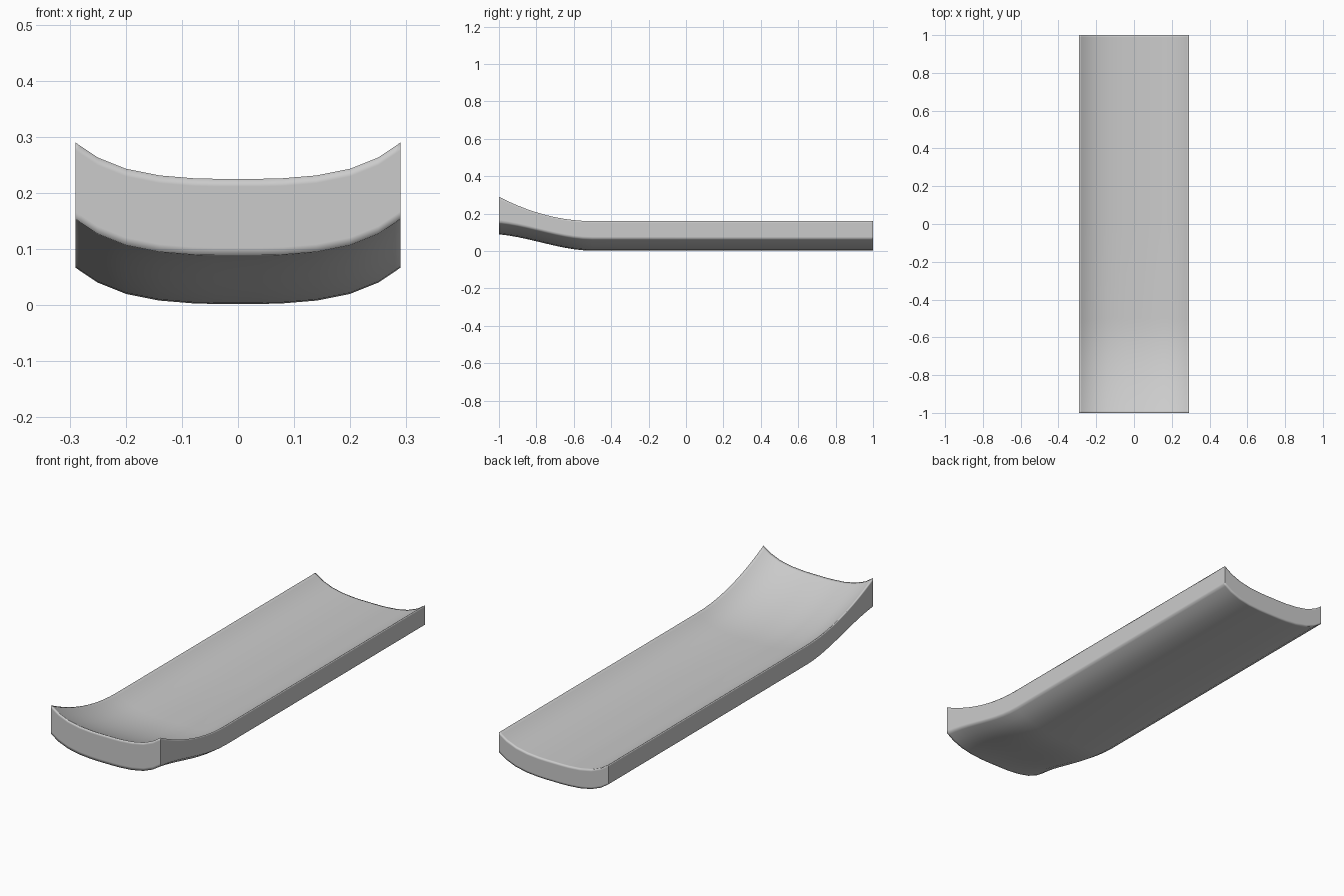
import bpy, bmesh

if "Cube" in bpy.data.objects:
    bpy.data.objects.remove(bpy.data.objects["Cube"])

# Cross-section of the curved slab: half width -> height
half = [(0, .002), (.04, .002), (.08, .003), (.14, .008), (.2, .02),
        (.25, .04), (.28, .06), (.29, .067)]
section = [(-x, z) for x, z in reversed(half[1:])] + half

# Stations along the length: dense in the upturned front, support rows at the ends
stations = [-1, -.99] + [-.95 + .05 * i for i in range(10)] + [0, .5, .99, 1]
layers = [0, .1, .9, 1]


def heights(y):
    """Lift of the underside and of the top surface at station y."""
    t = max(0, (-.5 - y) / .5)
    ogee = t * t * (3 - 2 * t)
    return .087 * (.75 * ogee + .25 * t * t), .093 + .13 * t * t


bm = bmesh.new()
verts = {}


def vert(i, j, k):
    if (i, j, k) not in verts:
        x, z = section[i]
        lo, hi = heights(stations[j])
        verts[i, j, k] = bm.verts.new(
            (x, stations[j], z + lo + (hi - lo) * layers[k]))
    return verts[i, j, k]


nx, ny, nz = len(section) - 1, len(stations) - 1, len(layers) - 1

# Top surface and underside
for k in (0, nz):
    for i in range(nx):
        for j in range(ny):
            bm.faces.new([vert(i, j, k), vert(i + 1, j, k),
                          vert(i + 1, j + 1, k), vert(i, j + 1, k)])
# End walls and side walls
for k in range(nz):
    for j in (0, ny):
        for i in range(nx):
            bm.faces.new([vert(i, j, k), vert(i + 1, j, k),
                          vert(i + 1, j, k + 1), vert(i, j, k + 1)])
    for i in (0, nx):
        for j in range(ny):
            bm.faces.new([vert(i, j, k), vert(i, j + 1, k),
                          vert(i, j + 1, k + 1), vert(i, j, k + 1)])

bmesh.ops.recalc_face_normals(bm, faces=bm.faces)

# Smooth rims, but crisp vertical corners
for f in bm.faces:
    f.smooth = True
for i in (0, nx):
    for j in (0, ny):
        for k in range(nz):
            bm.edges.get((verts[i, j, k], verts[i, j, k + 1])).smooth = False

mesh = bpy.data.meshes.new("curved_slab")
bm.to_mesh(mesh)
bm.free()
slab = bpy.data.objects.new("curved_slab", mesh)
bpy.context.collection.objects.link(slab)
